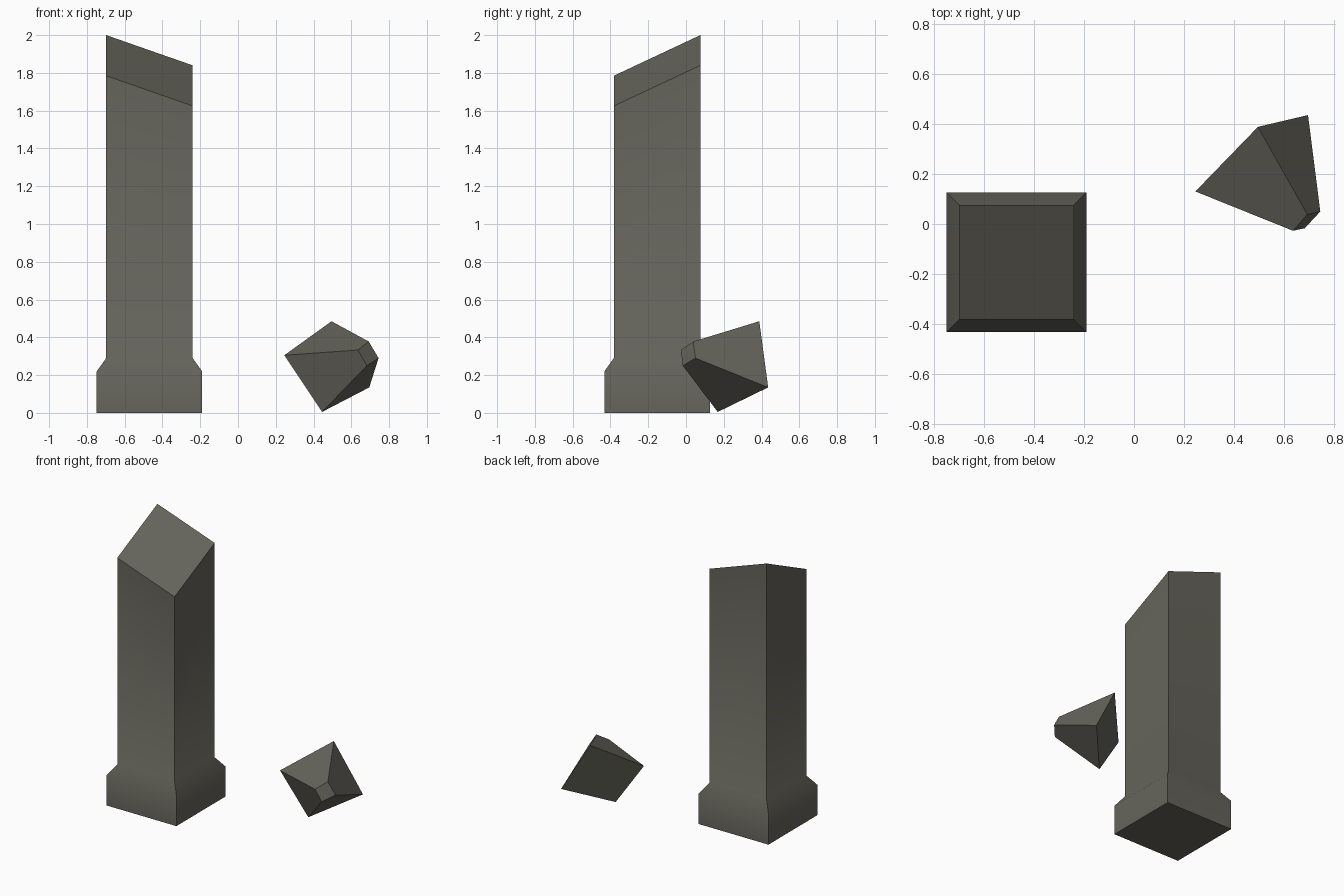
import bpy
import bmesh
import math

cube = bpy.data.objects.get("Cube")
if cube:
    bpy.data.objects.remove(cube, do_unlink=True)

# One weathered stone colour
stone = bpy.data.materials.new("dark_stone")
stone.use_nodes = True
color = (0.13, 0.127, 0.104, 1)
stone.diffuse_color = color
bsdf = stone.node_tree.nodes["Principled BSDF"]
bsdf.inputs["Base Color"].default_value = color
bsdf.inputs["Roughness"].default_value = 0.9


def loft(name, rings, smooth_angle=None):
    """Skin a closed solid through four-cornered rings."""
    bm = bmesh.new()
    loops = [[bm.verts.new(p) for p in ring] for ring in rings]
    for low, high in zip(loops, loops[1:]):
        for i in range(4):
            j = (i + 1) % 4
            bm.faces.new((low[i], low[j], high[j], high[i]))
    bm.faces.new(loops[0][::-1])
    bm.faces.new(loops[-1])
    bmesh.ops.recalc_face_normals(bm, faces=bm.faces[:])
    mesh = bpy.data.meshes.new(name)
    bm.to_mesh(mesh)
    bm.free()
    mesh.materials.append(stone)
    obj = bpy.data.objects.new(name, mesh)
    bpy.context.collection.objects.link(obj)
    if smooth_angle:
        bpy.ops.object.select_all(action="DESELECT")
        obj.select_set(True)
        bpy.context.view_layer.objects.active = obj
        bpy.ops.object.shade_smooth_by_angle(angle=math.radians(smooth_angle))
    return obj


CX, CY = -0.469, -0.153


def square(half, height):
    """Square ring about the pillar axis; height is a function of x and y."""
    corners = [(-1, -1), (1, -1), (1, 1), (-1, 1)]
    return [(CX + sx * half, CY + sy * half, height(sx, sy)) for sx, sy in corners]


# Broken pillar: plinth, chamfer, shaft and slanted break
BASE, SHAFT = 0.279, 0.229
loft("broken_pillar", [
    square(BASE, lambda x, y: 0),
    square(BASE, lambda x, y: 0.22),
    square(SHAFT, lambda x, y: 0.29),
    square(SHAFT, lambda x, y: 1.8125 - 0.08 * x + 0.1075 * y),
], 40)

# Fallen fragment: tapered block lying on its corner
loft("fallen_fragment", [
    [(0.245, 0.13, 0.305), (0.495, 0.388, 0.485), (0.695, 0.435, 0.135), (0.445, 0.168, 0.005)],
    [(0.635, -0.027, 0.333), (0.692, 0.038, 0.378), (0.744, 0.05, 0.29), (0.682, -0.017, 0.25)],
])
